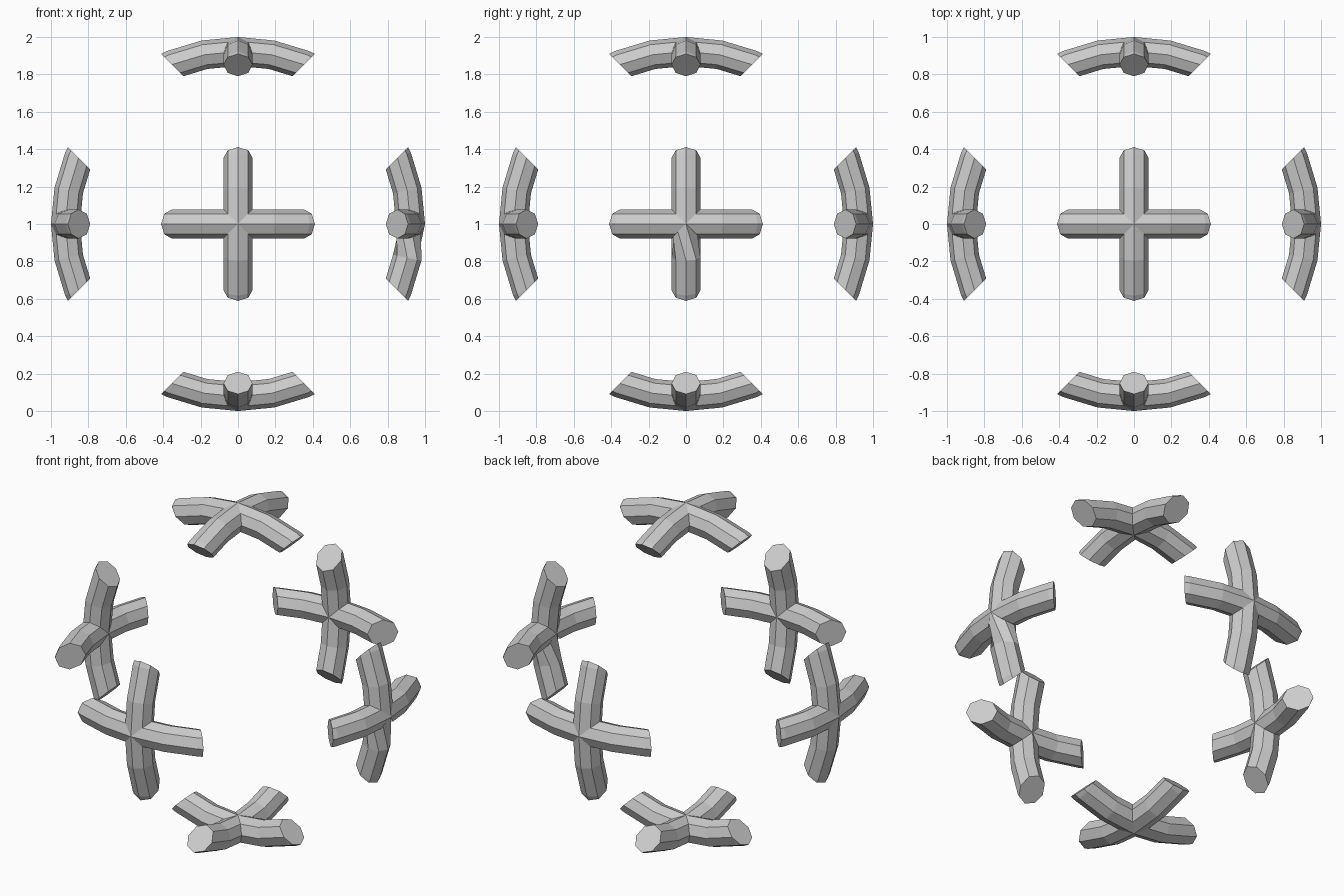
import bpy, bmesh
from math import sin, cos, radians
from mathutils import Matrix, Vector

if "Cube" in bpy.data.objects:
    bpy.data.objects.remove(bpy.data.objects["Cube"])

RING, TUBE, SIDES, STEP = 0.9225, 0.0775, 8, radians(11.25)
END = 0.498  # offset of the 45 degree end cuts


def cut(bm, point, normal, cap=False):
    """Slice the mesh, dropping everything on the normal's side."""
    res = bmesh.ops.bisect_plane(bm, geom=bm.verts[:] + bm.edges[:] + bm.faces[:], dist=1e-6,
                                 plane_co=point, plane_no=normal, clear_outer=True)
    if cap:
        edges = [e for e in res["geom_cut"] if isinstance(e, bmesh.types.BMEdge)]
        bmesh.ops.edgeloop_fill(bm, edges=edges)


def arm_mesh(twisted):
    """Curved octagonal bar running from the pole (+z) towards +x."""
    bm = bmesh.new()
    rows = []
    for i in range(0 if twisted else -1, 4):
        row = []
        for k in range(SIDES):
            p = radians(360 / SIDES * k)
            d = RING + TUBE * cos(p)
            row.append(bm.verts.new((d * sin(i * STEP), TUBE * sin(p), d * cos(i * STEP))))
        rows.append(row)
    for i, (a, b) in enumerate(zip(rows, rows[1:])):
        s = 1 if twisted and i == 0 else 0
        for k in range(SIDES):
            n = (k + 1) % SIDES
            bm.faces.new((a[k], a[n], b[(n + s) % SIDES], b[(k + s) % SIDES]))
    # angled end, then mitre where the four arms meet
    cut(bm, Vector((0, 0, END)), Vector((1, 0, -1)).normalized(), cap=True)
    if not twisted:
        for side in (1, -1):
            cut(bm, Vector((0, 0, 0)), Vector((-1, side, 0)).normalized())
    me = bpy.data.meshes.new("arm")
    bm.to_mesh(me)
    bm.free()
    return me


plain, twisted = arm_mesh(False), arm_mesh(True)


def cross(name, rotation, twist_first=False):
    """Four arms around one pole of the sphere."""
    bm = bmesh.new()
    for q in range(4):
        me = (twisted if twist_first and q == 0 else plain).copy()
        me.transform(Matrix.Rotation(radians(90 * q), 4, "Z"))
        bm.from_mesh(me)
        bpy.data.meshes.remove(me)
    bmesh.ops.remove_doubles(bm, verts=bm.verts, dist=1e-4)
    bmesh.ops.recalc_face_normals(bm, faces=bm.faces)
    bmesh.ops.transform(bm, matrix=Matrix.Translation((0, 0, 1)) @ rotation, verts=bm.verts)
    me = bpy.data.meshes.new(name)
    bm.to_mesh(me)
    bm.free()
    bpy.context.collection.objects.link(bpy.data.objects.new(name, me))


# One cross on each side of the sphere; the right one has a twisted lower arm
for name, angle, axis in (("top_cross", 0, "X"), ("bottom_cross", 180, "X"),
                          ("front_cross", 90, "X"), ("back_cross", -90, "X"),
                          ("right_cross", 90, "Y"), ("left_cross", -90, "Y")):
    cross(name, Matrix.Rotation(radians(angle), 4, axis), name == "right_cross")

bpy.data.meshes.remove(plain)
bpy.data.meshes.remove(twisted)
